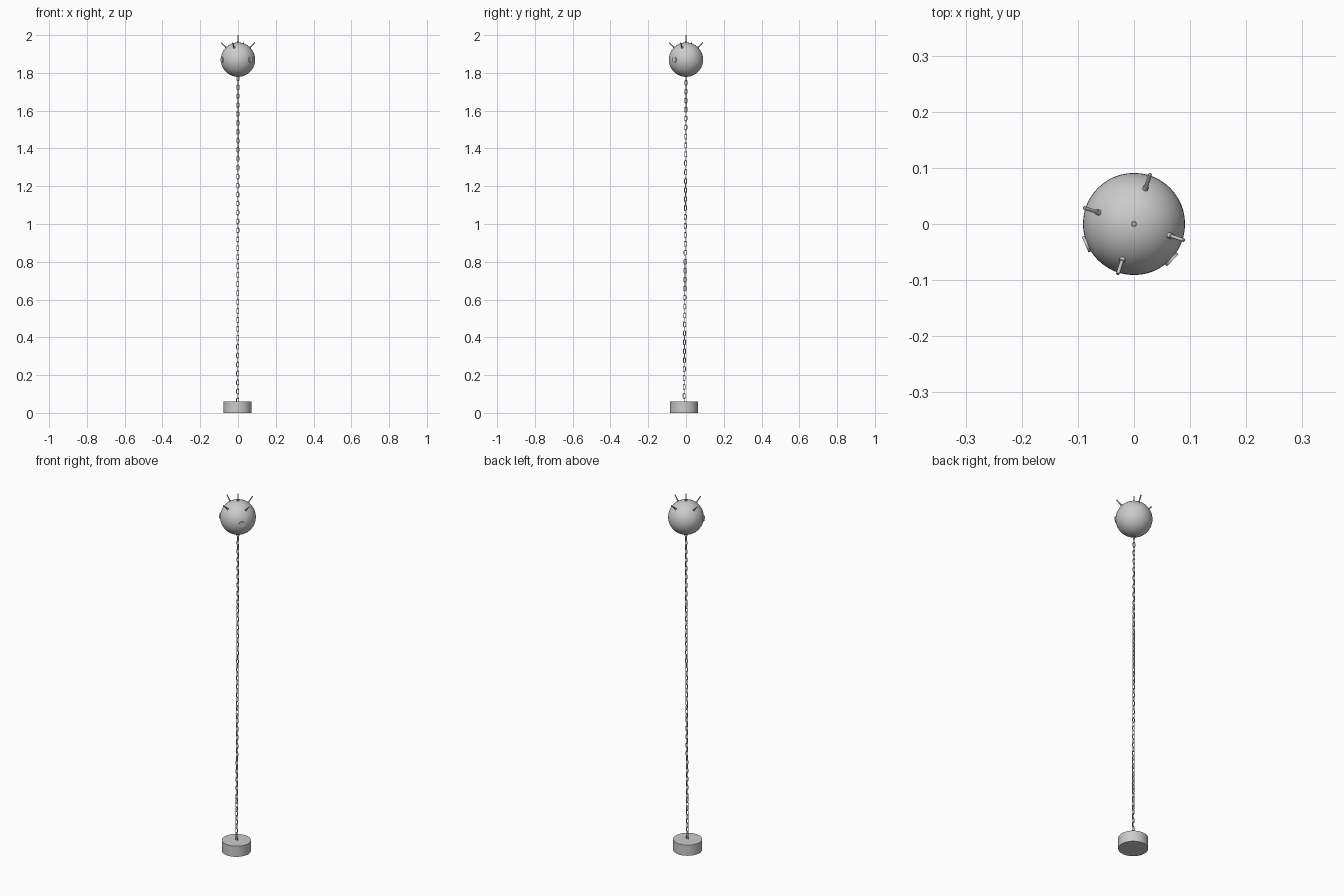
import bpy, math
from mathutils import Vector, Matrix

if "Cube" in bpy.data.objects:
    bpy.data.objects.remove(bpy.data.objects["Cube"])

C = Vector((0, 0, 1.87))   # ball centre
R = 0.091


def smooth(ob, name):
    ob.name = name
    bpy.ops.object.shade_smooth_by_angle(angle=math.radians(35))
    return ob


def rod(name, start, end, r, sides=12, bevel=0):
    start, end = Vector(start), Vector(end)
    d = end - start
    bpy.ops.mesh.primitive_cylinder_add(vertices=sides, radius=r, depth=d.length, location=(start + end) / 2,
                                        rotation=d.to_track_quat('Z', 'Y').to_euler())
    ob = smooth(bpy.context.object, name)
    if bevel:
        m = ob.modifiers.new("bevel", 'BEVEL')
        m.width, m.segments = bevel, 2
    return ob


def direction(az, el):
    a, e = math.radians(az), math.radians(el)
    return Vector((math.cos(a) * math.cos(e), math.sin(a) * math.cos(e), math.sin(e)))


# Floating ball
bpy.ops.mesh.primitive_uv_sphere_add(segments=48, ring_count=24, radius=R, location=C)
smooth(bpy.context.object, "ball")

# Contact horns: one on top, four around the upper half
horns = [direction(0, 90)] + [direction(-18 + 90 * i, 44) for i in range(4)]
for i, d in enumerate(horns):
    rod(f"horn_{i}", C + d * 0.08, C + d * 0.13, 0.0032, 12, 0.0008)
    rod(f"horn_collar_{i}", C + d * 0.08, C + d * 0.098, 0.005, 12, 0.0008)

# Side plates
for i, az in enumerate((-43, 203)):
    d = direction(az, 0)
    rod(f"side_plate_{i}", C + d * 0.08, C + d * 0.0945, 0.015, 24)

# Anchor weight
rod("anchor_weight", (-0.003, -0.01, 0), (-0.003, -0.01, 0.06), 0.074, 32)

# Chain link: stadium-shaped path swept with a round wire
WIRE, BEND, HALF = 0.0021, 0.0055, 0.0085
ROUND, SECTION = 6, 6
path = []
for side in (0, 1):
    for k in range(ROUND):
        a = math.pi * (side + k / (ROUND - 1))
        path.append((BEND * math.cos(a), BEND * math.sin(a) + (HALF if side == 0 else -HALF),
                     math.cos(a), math.sin(a)))
verts, faces, n = [], [], len(path)
for i, (x, z, nx, nz) in enumerate(path):
    for j in range(SECTION):
        b = 2 * math.pi * j / SECTION
        o = WIRE * math.cos(b)
        verts.append((x + nx * o, WIRE * math.sin(b), z + nz * o))
        p, q, j2 = i * SECTION, (i + 1) % n * SECTION, (j + 1) % SECTION
        faces.append((p + j, p + j2, q + j2, q + j))
link = bpy.data.meshes.new("chain_link")
link.from_pydata(verts, [], faces)
link.polygons.foreach_set("use_smooth", [True] * len(faces))

# Hanging chain with alternating links, leaning slightly to the weight
top, bottom = 1.772, 0.066
pitch = 2 * (HALF + BEND - WIRE)
count = round((top - bottom) / pitch)
for i in range(count + 1):
    t = i / count
    ob = bpy.data.objects.new(f"chain_link_{i}", link)
    ob.location = (-0.002 * (1 - t), -0.01 * (1 - t) ** 1.3, bottom + (top - bottom) * t)
    ob.rotation_euler = (0, 0, math.pi / 2 * (i % 2))
    bpy.context.collection.objects.link(ob)
